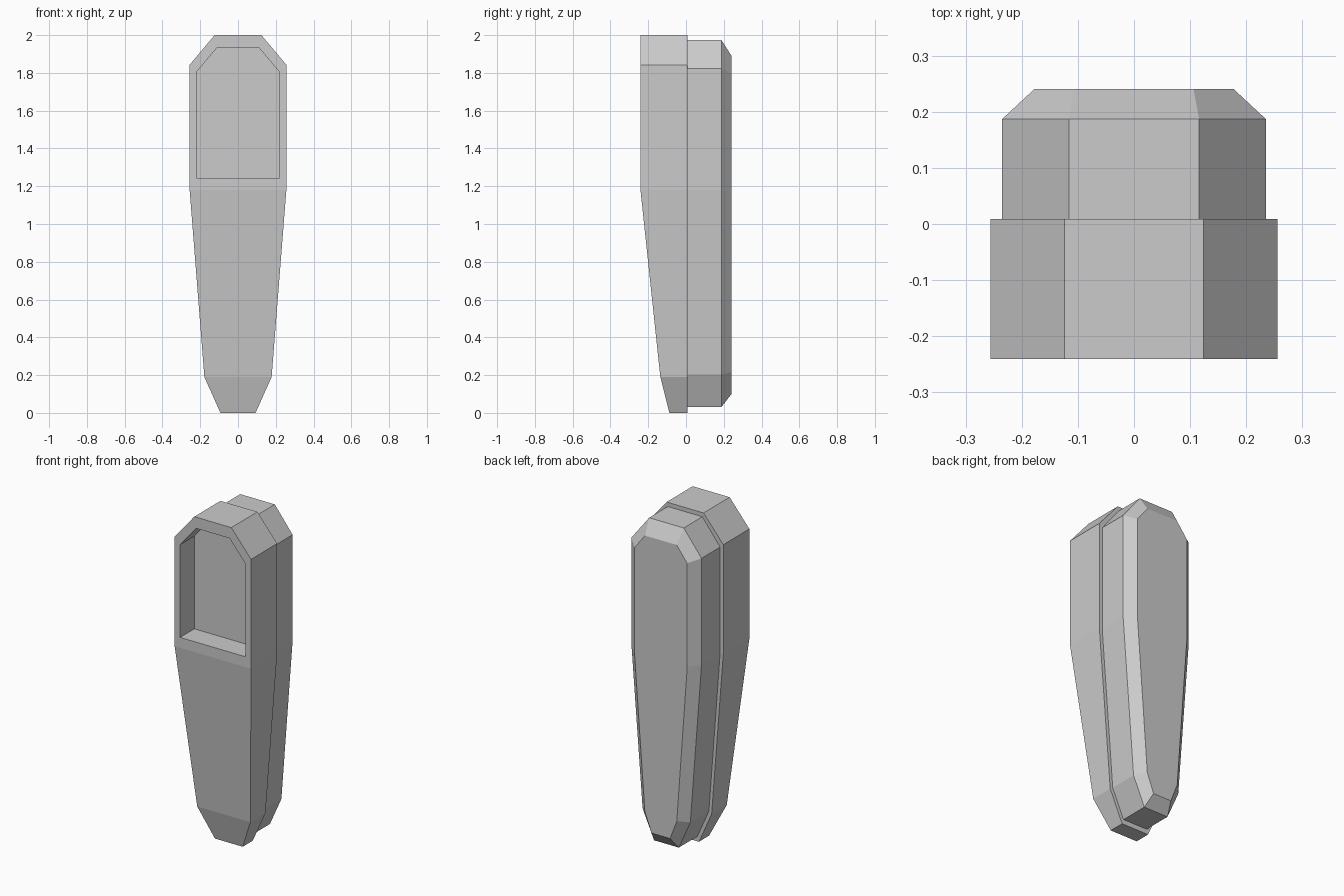
import bpy, bmesh

if "Cube" in bpy.data.objects:
    bpy.data.objects.remove(bpy.data.objects["Cube"])


def add_loop(bm, rows):
    """Rows of (half width, y, z), top to bottom, mirrored into a closed loop."""
    right = [bm.verts.new((x, y, z)) for x, y, z in rows]
    left = [bm.verts.new((-x, y, z)) for x, y, z in rows]
    return right + left[::-1]


def bridge(bm, a, b):
    for i in range(len(a)):
        j = (i + 1) % len(a)
        bm.faces.new((a[i], a[j], b[j], b[i]))


def finish(bm, name):
    bmesh.ops.recalc_face_normals(bm, faces=bm.faces)
    mesh = bpy.data.meshes.new(name)
    bm.to_mesh(mesh)
    bm.free()
    obj = bpy.data.objects.new(name, mesh)
    bpy.context.collection.objects.link(obj)
    return obj


def at_depth(profile, y):
    return [(x, y, z) for x, z in profile]


SEAM = 0.009

# Front body: tapered outline with a sloping lower front
body_outline = [(0.124, 2.0), (0.256, 1.843), (0.256, 1.18), (0.178, 0.19), (0.093, 0.0)]
front_depth = [-0.241, -0.241, -0.241, -0.136, -0.088]
bm = bmesh.new()
front = add_loop(bm, [(x, y, z) for (x, z), y in zip(body_outline, front_depth)])
back = add_loop(bm, at_depth(body_outline, SEAM))
bridge(bm, front, back)
bm.faces.new(back)

# Recessed window in the upper front
window = [(0.112, 1.932), (0.219, 1.805), (0.219, 1.243)]
rim = add_loop(bm, at_depth(window, -0.241))
floor = add_loop(bm, at_depth(window, -0.105))
bridge(bm, front[:3] + front[-3:], rim)
bridge(bm, rim, floor)
bm.faces.new(floor)

# Sloping lower front panels
for i in (2, 3):
    bm.faces.new((front[i], front[i + 1], front[-2 - i], front[-1 - i]))
finish(bm, "front_body")

# Back shell: slightly smaller outline with a bevelled rear face
shell_outline = [(0.116, 1.975), (0.235, 1.823), (0.235, 1.18), (0.16, 0.203), (0.083, 0.03)]
rear_outline = [(0.106, 1.89), (0.177, 1.798), (0.177, 1.17), (0.107, 0.217), (0.062, 0.10)]
bm = bmesh.new()
loops = [add_loop(bm, at_depth(shell_outline, SEAM - 0.01)),
         add_loop(bm, at_depth(shell_outline, 0.187)),
         add_loop(bm, at_depth(rear_outline, 0.241))]
for a, b in zip(loops, loops[1:]):
    bridge(bm, a, b)
bm.faces.new(loops[0])
bm.faces.new(loops[-1])
finish(bm, "back_shell")
